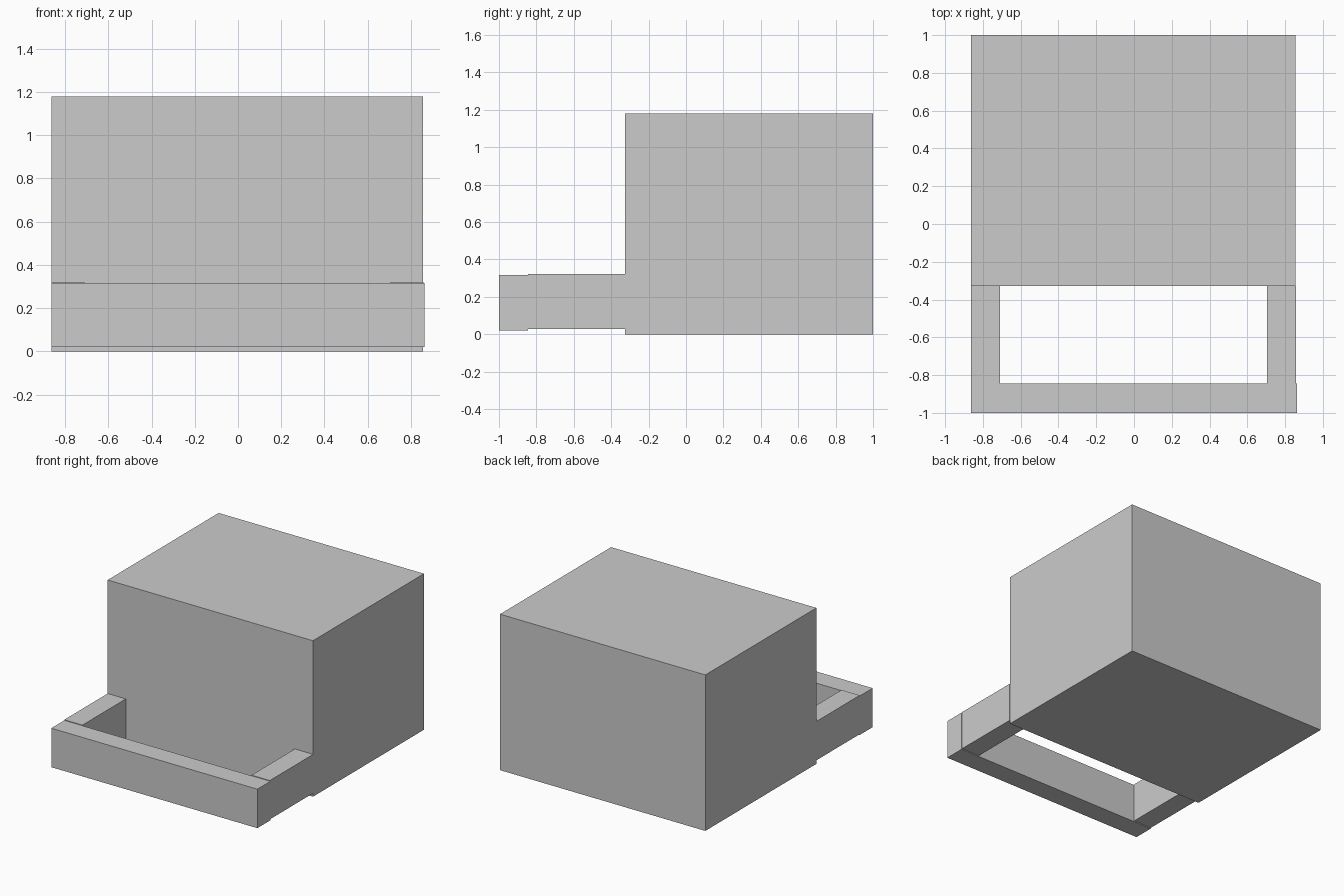
import bpy

if "Cube" in bpy.data.objects:
    bpy.data.objects.remove(bpy.data.objects["Cube"])


def box(name, x, y, z):
    """Add a box spanning the given (min, max) ranges."""
    spans = (x, y, z)
    bpy.ops.mesh.primitive_cube_add(size=1, location=[(a + b) / 2 for a, b in spans])
    obj = bpy.context.object
    obj.name = name
    obj.scale = [b - a for a, b in spans]
    bpy.ops.object.transform_apply(location=False, rotation=False, scale=True)
    return obj


# Large main block
box("main_block", (-0.862, 0.856), (-0.327, 1.0), (0.0, 1.18))

# Two arms reaching forward from the block
for side, x in (("left", (-0.862, -0.71)), ("right", (0.705, 0.858))):
    box(side + "_arm", x, (-0.845, -0.327), (0.027, 0.321))

# Front rail closing the frame
box("front_rail", (-0.862, 0.862), (-1.0, -0.845), (0.021, 0.316))
